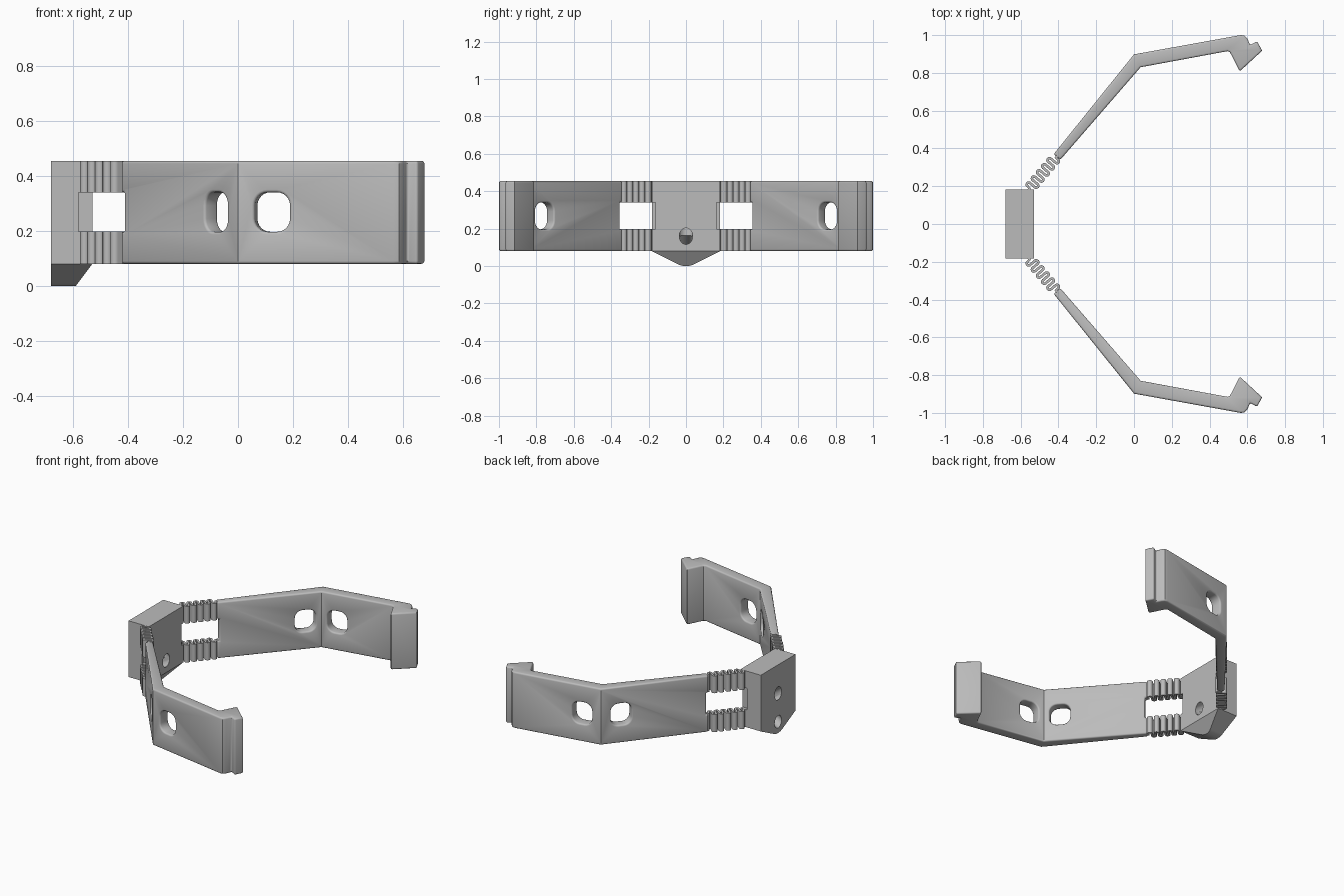
import bpy, bmesh, math
from mathutils import Vector, Matrix

if "Cube" in bpy.data.objects:
    bpy.data.objects.remove(bpy.data.objects["Cube"])

Z0, Z1 = 0.08, 0.455          # bottom and top of the band
W0, W1 = 0.197, 0.34          # window between the two springs
ZC = (W0 + W1) / 2

grey = bpy.data.materials.new("grey_plastic")
grey.use_nodes = True
grey.diffuse_color = (0.5, 0.5, 0.5, 1)
grey.node_tree.nodes["Principled BSDF"].inputs["Base Color"].default_value = (0.5, 0.5, 0.5, 1)


def add_object(name, bm):
    bmesh.ops.recalc_face_normals(bm, faces=bm.faces)
    mesh = bpy.data.meshes.new(name)
    bm.to_mesh(mesh)
    bm.free()
    mesh.materials.append(grey)
    ob = bpy.data.objects.new(name, mesh)
    bpy.context.collection.objects.link(ob)
    return ob


def prism(bm, points, offset):
    """Closed outline swept along an offset vector."""
    face = bm.faces.new([bm.verts.new(p) for p in points])
    swept = bmesh.ops.extrude_face_region(bm, geom=[face])
    bmesh.ops.translate(bm, vec=offset, verts=[v for v in swept["geom"] if isinstance(v, bmesh.types.BMVert)])


def cut(ob, name, bm):
    cutter = add_object(name, bm)
    cutter.hide_render = True
    mod = ob.modifiers.new(name, 'BOOLEAN')
    mod.operation, mod.solver, mod.object = 'DIFFERENCE', 'EXACT', cutter
    return cutter


def mirror_y(ob):
    mod = ob.modifiers.new("mirror", 'MIRROR')
    mod.use_axis = (False, True, False)
    mod.use_mirror_merge = False


def finish(ob, cutters=()):
    """Apply the modifiers, drop the cutters and shade."""
    bpy.context.view_layer.update()
    graph = bpy.context.evaluated_depsgraph_get()
    mesh = bpy.data.meshes.new_from_object(ob.evaluated_get(graph))
    ob.modifiers.clear()
    ob.data = mesh
    for c in cutters:
        bpy.data.objects.remove(c)
    bpy.ops.object.select_all(action='DESELECT')
    ob.select_set(True)
    bpy.context.view_layer.objects.active = ob
    bpy.ops.object.shade_smooth_by_angle(angle=math.radians(32))


def box(bm, centre, size, turn=0.0):
    m = Matrix.Translation(centre) @ Matrix.Rotation(turn, 4, 'Z') @ Matrix.Diagonal((*size, 1))
    bmesh.ops.create_cube(bm, size=1, matrix=m)


def slot(bm, x, y, turn):
    """Rounded strap opening through a panel."""
    along, out = Vector((math.cos(turn), math.sin(turn), 0)), Vector((-math.sin(turn), math.cos(turn), 0))
    w, h, r = 0.065, 0.072, 0.048
    pts = []
    for k, (sx, sz) in enumerate(((1, 1), (-1, 1), (-1, -1), (1, -1))):
        for i in range(7):
            a = math.radians(90 * k + 15 * i)
            pts.append(Vector((x, y, ZC)) - out * 0.06
                       + along * (sx * (w - r) + r * math.cos(a))
                       + Vector((0, 0, sz * (h - r) + r * math.sin(a))))
    prism(bm, pts, out * 0.12)


# Arms: bent band with a hooked tip, strap slots and a notch at the springs
outline = [(-0.425, 0.37), (0.0, 0.898), (0.565, 1.0), (0.585, 0.998), (0.6, 0.982),
           (0.615, 0.947), (0.652, 0.968), (0.678, 0.917), (0.56, 0.808), (0.513, 0.9),
           (0.507, 0.91), (0.495, 0.915), (0.035, 0.83), (-0.39, 0.34)]
bm = bmesh.new()
prism(bm, [(x, y, Z0) for x, y in outline], Vector((0, 0, Z1 - Z0)))
arms = add_object("arms", bm)

long_turn, tip_turn = math.atan2(0.51, 0.43), math.atan2(0.1, 0.565)
bm = bmesh.new()
slot(bm, -0.055, 0.776, long_turn)
slot(bm, 0.13, 0.885, tip_turn)
box(bm, (-0.42, 0.345, ZC), (0.06, 0.12, W1 - W0), long_turn)
cutters = [cut(arms, "arm_openings", bm)]
bevel = arms.modifiers.new("rounded_edges", 'BEVEL')
bevel.width, bevel.segments = 0.01, 3
bevel.limit_method, bevel.angle_limit = 'ANGLE', math.radians(75)
bevel.use_clamp_overlap = False
mirror_y(arms)
finish(arms, cutters)

# Springs: folded ribbons joining the block to each arm
start, end = Vector((-0.555, 0.185, 0)), Vector((-0.41, 0.356, 0))
axis = (end - start).normalized()
side = Vector((-axis.y, axis.x, 0))
folds, reach = 10, 0.017
step = ((end - start).length - 0.012) / folds
path = [(-0.03, 0), (0.004, 0)]
for i in range(folds):
    s, sign = 0.006 + i * step, 1 if i % 2 == 0 else -1
    for j in range(9):
        a = math.pi * j / 8
        path.append((s + step / 2 * (1 - math.cos(a)), sign * (reach + step / 2 * math.sin(a))))
tail = 0.006 + folds * step
path += [(tail, 0), (tail + 0.025, 0)]

for name, low, high in (("lower_springs", Z0, W0), ("upper_springs", W1, Z1)):
    bm = bmesh.new()
    rows = []
    for s, t in path:
        p = start + axis * s + side * t
        rows.append([bm.verts.new((p.x, p.y, z)) for z in (low, high)])
    for a, b in zip(rows, rows[1:]):
        bm.faces.new((a[0], b[0], b[1], a[1]))
    springs = add_object(name, bm)
    solid = springs.modifiers.new("thickness", 'SOLIDIFY')
    solid.thickness, solid.offset = 0.0135, 0
    mirror_y(springs)
    finish(springs)

# Block: upright body with a rounded keel, sloped on its inner side
XO, XI, HALF = -0.68, -0.53, 0.183
keel = [(0.1 * math.sin(math.radians(a)), 0.1 - 0.1 * math.cos(math.radians(a)))
        for a in range(-28, 29, 7)]
section = [(-HALF, Z1), (-HALF, Z0)] + keel + [(HALF, Z0), (HALF, Z1)]
bm = bmesh.new()
prism(bm, [(XO, y, z) for y, z in section], Vector((XI - XO, 0, 0)))
cutd = bmesh.ops.bisect_plane(bm, geom=bm.verts[:] + bm.edges[:] + bm.faces[:],
                              plane_co=(XI, 0, Z0), plane_no=(0.08, 0, -0.06), clear_outer=True)
bmesh.ops.holes_fill(bm, edges=[e for e in bm.edges if e.is_boundary])
block = add_object("block", bm)

# Cord channels: two bores meeting at one inner opening
cutters = []
for name, z_out in (("upper_bore", 0.265), ("lower_bore", 0.075)):
    a, b = Vector((XO, 0, z_out)), Vector((XI, 0, 0.16))
    run = b - a
    m = Matrix.Translation((a + b) / 2) @ run.to_track_quat('Z', 'Y').to_matrix().to_4x4()
    bm = bmesh.new()
    bmesh.ops.create_cone(bm, cap_ends=True, segments=32, radius1=0.036, radius2=0.036,
                          depth=run.length + 0.12, matrix=m)
    cutters.append(cut(block, name, bm))

# Corner notches beside the spring windows
bm = bmesh.new()
for s in (1, -1):
    box(bm, (XI, s * (HALF + 0.01), ZC), (0.1, 0.06, W1 - W0))
cutters.append(cut(block, "corner_notches", bm))
finish(block, cutters)
